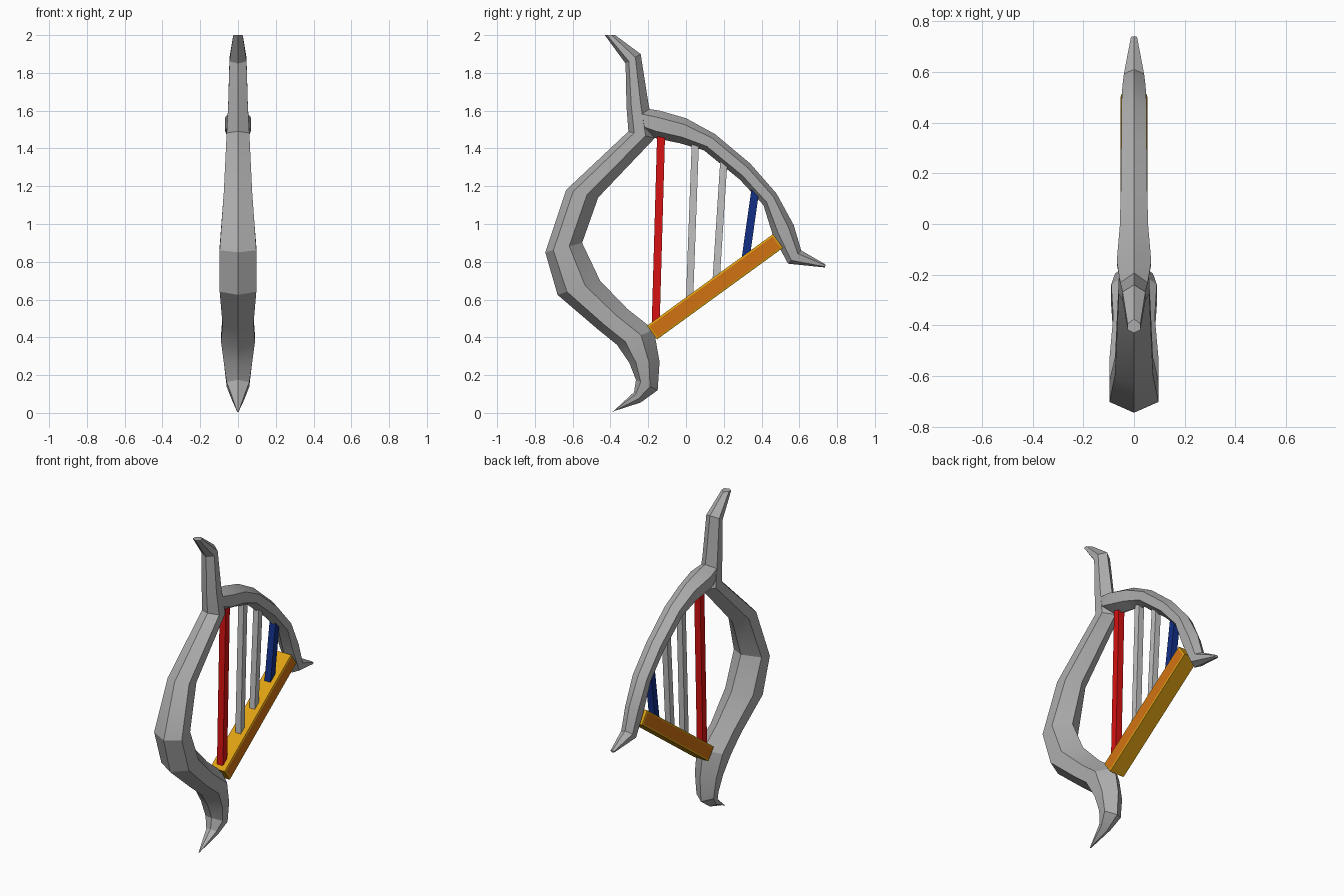
import bpy, bmesh
from mathutils import Vector

if "Cube" in bpy.data.objects:
    bpy.data.objects.remove(bpy.data.objects["Cube"])


def material(name, rgb):
    m = bpy.data.materials.new(name)
    m.diffuse_color = (*rgb, 1)
    m.use_nodes = True
    m.node_tree.nodes["Principled BSDF"].inputs["Base Color"].default_value = m.diffuse_color
    return m


GREY = material("frame grey", (0.42, 0.42, 0.42))
LIGHT = material("string light grey", (0.53, 0.53, 0.53))
RED = material("string red", (0.68, 0.006, 0.006))
BLUE = material("string blue", (0.006, 0.028, 0.24))
GOLD = material("gold", (0.72, 0.35, 0.006))
ORANGE = material("orange", (0.65, 0.17, 0.006))


def finish(name, bm, mats, smooth=False):
    bmesh.ops.recalc_face_normals(bm, faces=bm.faces)
    me = bpy.data.meshes.new(name)
    bm.to_mesh(me)
    bm.free()
    for m in mats:
        me.materials.append(m)
    ob = bpy.data.objects.new(name, me)
    bpy.context.collection.objects.link(ob)
    if smooth:
        bpy.ops.object.select_all(action='DESELECT')
        ob.select_set(True)
        bpy.context.view_layer.objects.active = ob
        bpy.ops.object.shade_smooth_by_angle(angle=0.5)
    return ob


def ridged_loft(name, stations, f1, f2):
    """Six-sided bar: ridges on the outer and inner lines, flat flanks between."""
    bm = bmesh.new()
    rings = []
    for oy, oz, iy, iz, w in stations:
        o, i = Vector((0, oy, oz)), Vector((0, iy, iz))
        side = Vector((w, 0, 0))
        a, b = o.lerp(i, f1), o.lerp(i, f2)
        rings.append([bm.verts.new(p) for p in
                      (o, a + side, b + side, i, b - side, a - side)])
    for r, s in zip(rings, rings[1:]):
        for k in range(6):
            n = (k + 1) % 6
            bm.faces.new((r[k], r[n], s[n], s[k]))
    bm.faces.new(rings[0])
    bm.faces.new(rings[-1])
    return finish(name, bm, [GREY], True)


def bar(p, q, depth, width):
    """Square bar between two (y, z) points."""
    p, q = Vector((0, *p)), Vector((0, *q))
    d = (q - p).normalized()
    n = Vector((0, -d.z, d.y)) * depth / 2
    x = Vector((width / 2, 0, 0))
    bm = bmesh.new()
    r, s = [[bm.verts.new(e + v) for v in (n + x, n - x, -n - x, -n + x)]
            for e in (p, q)]
    for k in range(4):
        m = (k + 1) % 4
        bm.faces.new((r[k], r[m], s[m], s[k]))
    bm.faces.new(r)
    bm.faces.new(s)
    bmesh.ops.recalc_face_normals(bm, faces=bm.faces)
    return bm


# Pillar with curled foot and horn: outer y, z, inner y, z, half width
ridged_loft("pillar", [
    (-0.390, 0.003, -0.385, 0.010, 0.004),
    (-0.275, 0.110, -0.240, 0.055, 0.035),
    (-0.265, 0.175, -0.150, 0.120, 0.060),
    (-0.300, 0.265, -0.140, 0.270, 0.075),
    (-0.365, 0.360, -0.170, 0.440, 0.090),
    (-0.470, 0.445, -0.310, 0.550, 0.082),
    (-0.680, 0.625, -0.455, 0.700, 0.097),
    (-0.745, 0.850, -0.550, 0.900, 0.097),
    (-0.635, 1.180, -0.465, 1.140, 0.075),
    (-0.305, 1.490, -0.165, 1.455, 0.060),
    (-0.315, 1.620, -0.200, 1.645, 0.052),
    (-0.320, 1.850, -0.240, 1.900, 0.045),
    (-0.430, 2.000, -0.375, 2.000, 0.025)], 0.22, 0.65)

# Curved neck with pointed end
ridged_loft("neck", [
    (-0.265, 1.620, -0.240, 1.490, 0.050),
    (-0.140, 1.600, -0.165, 1.455, 0.068),
    (0.000, 1.560, -0.030, 1.427, 0.056),
    (0.155, 1.475, 0.095, 1.390, 0.052),
    (0.340, 1.320, 0.285, 1.235, 0.050),
    (0.480, 1.160, 0.410, 1.100, 0.050),
    (0.570, 0.995, 0.460, 0.940, 0.046),
    (0.610, 0.860, 0.540, 0.790, 0.040),
    (0.740, 0.785, 0.735, 0.770, 0.012)], 0.25, 0.75)

# Soundboard: gold bar with orange inset panels on both flanks
bm = bar((-0.18, 0.425), (0.487, 0.91), 0.09, 0.10)
flanks = [f for f in bm.faces if abs(f.normal.x) > 0.9]
bmesh.ops.inset_individual(bm, faces=flanks, thickness=0.014, depth=0.003)
for f in flanks:
    f.material_index = 1
finish("soundboard", bm, [GOLD, ORANGE])

# Strings
for name, p, q, t, mat in (
        ("red_string", (-0.161, 0.45), (-0.132, 1.47), 0.042, RED),
        ("left_grey_string", (0.018, 0.58), (0.049, 1.42), 0.038, LIGHT),
        ("right_grey_string", (0.158, 0.68), (0.200, 1.33), 0.038, LIGHT),
        ("blue_string", (0.313, 0.80), (0.367, 1.18), 0.042, BLUE)):
    finish(name, bar(p, q, t, t), [mat])
